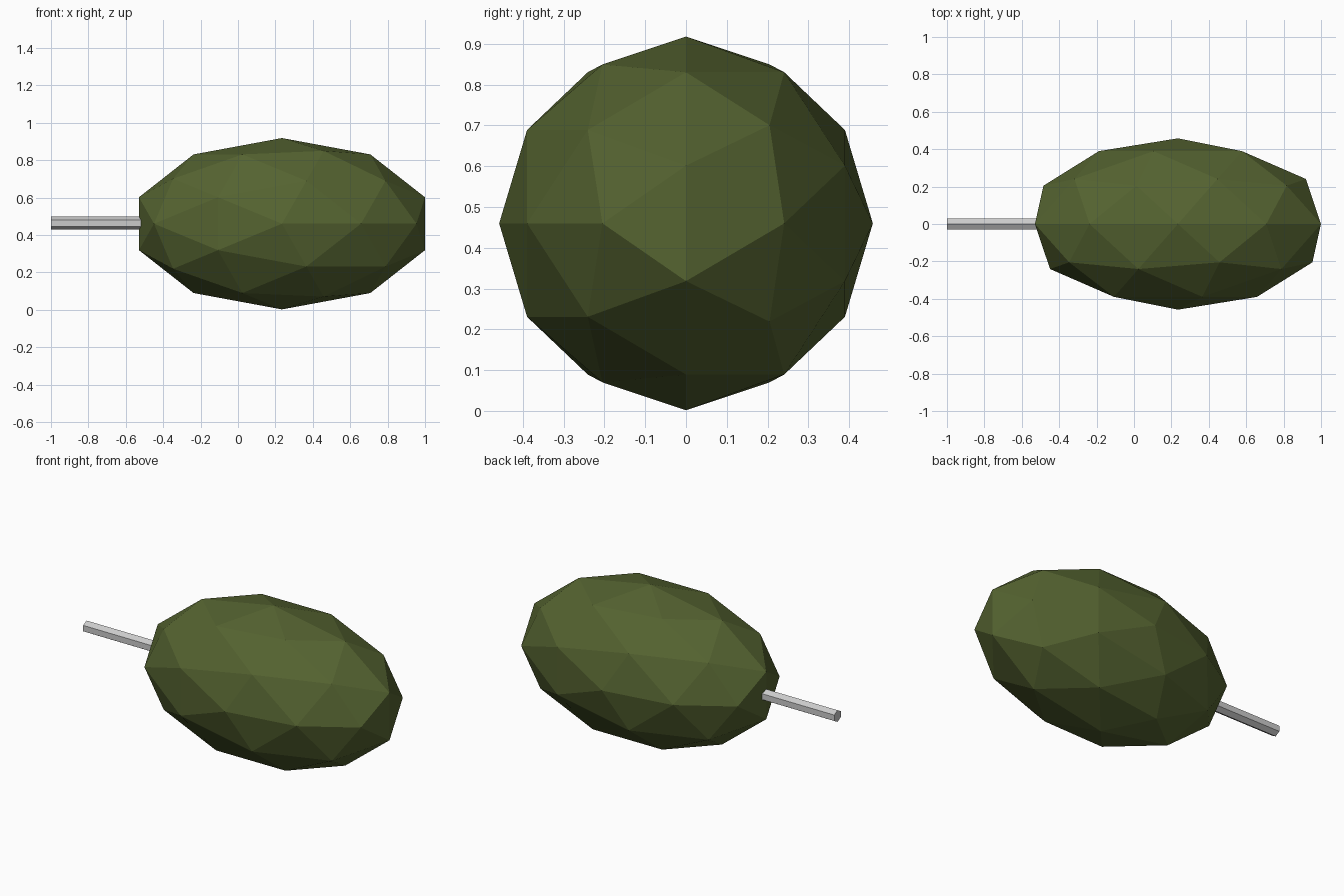
import bpy
from math import radians

if "Cube" in bpy.data.objects:
    bpy.data.objects.remove(bpy.data.objects["Cube"])

# Faceted ellipsoid body: icosphere with its poles along y, stretched in x
bpy.ops.mesh.primitive_ico_sphere_add(subdivisions=2, radius=1.0)
body = bpy.context.object
body.name = "body"
body.rotation_euler = (radians(90), 0, 0)
body.scale = (0.804, 0.458, 0.458)   # local z lies along world y
body.location = (0.235, 0, 0.46)

olive = bpy.data.materials.new("olive")
olive.diffuse_color = (0.09, 0.125, 0.03, 1)
olive.use_nodes = True
olive.node_tree.nodes["Principled BSDF"].inputs["Base Color"].default_value = olive.diffuse_color
body.data.materials.append(olive)

# Hexagonal rod entering the left end, one corner pointing up
x0, x1 = -1.0, -0.47
bpy.ops.mesh.primitive_cylinder_add(vertices=6, radius=0.035, depth=x1 - x0)
rod = bpy.context.object
rod.name = "rod"
rod.rotation_euler = (radians(90), 0, radians(90))
rod.location = ((x0 + x1) / 2, 0, 0.463)

for ob in (body, rod):
    ob.select_set(True)
bpy.ops.object.transform_apply(location=False, rotation=True, scale=True)
